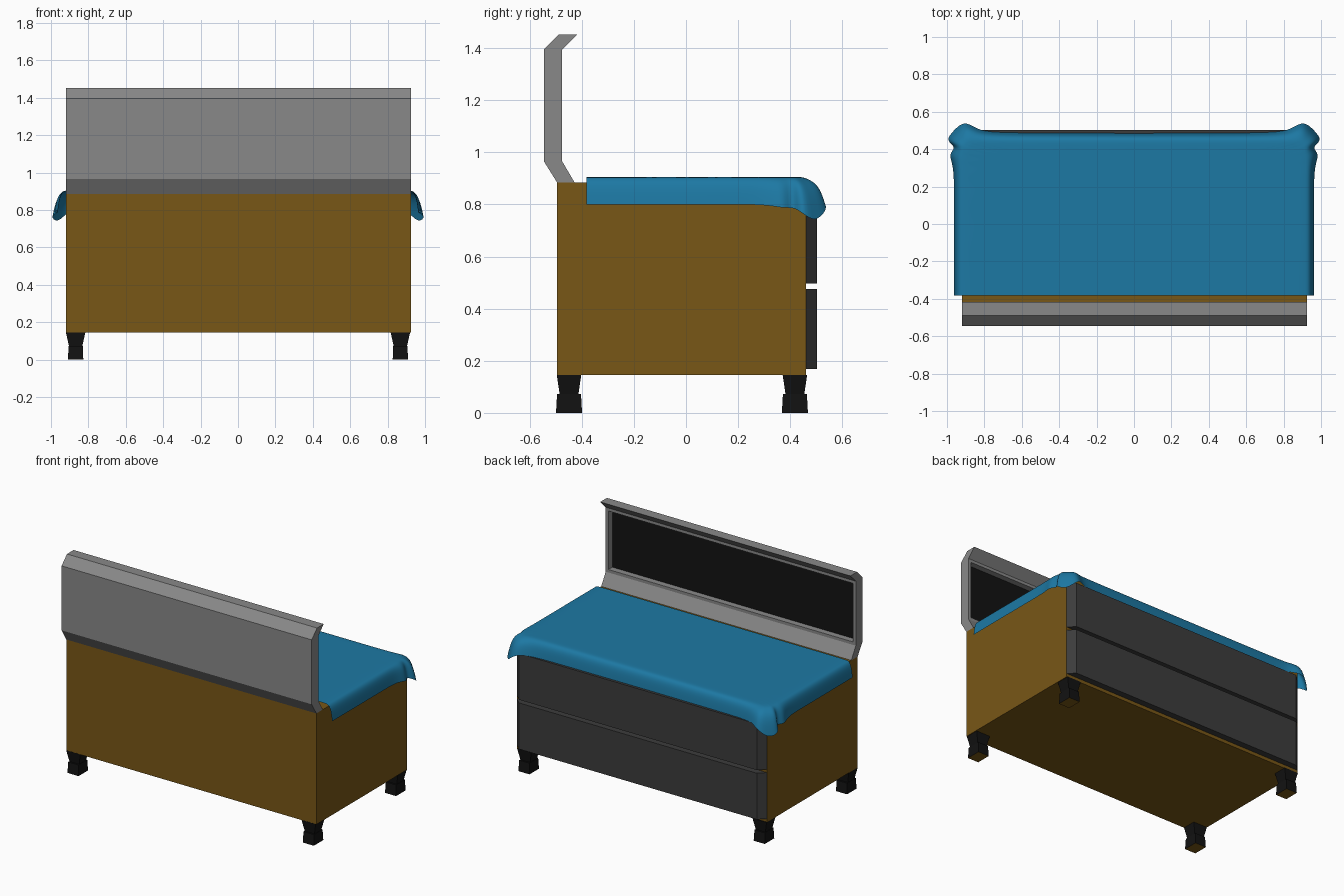
import bpy, bmesh

if "Cube" in bpy.data.objects:
    bpy.data.objects.remove(bpy.data.objects["Cube"])


def material(name, rgb):
    m = bpy.data.materials.new(name)
    m.diffuse_color = (*rgb, 1)
    m.use_nodes = True
    m.node_tree.nodes["Principled BSDF"].inputs["Base Color"].default_value = m.diffuse_color
    return m


WOOD = material("wood", (0.19, 0.095, 0.008))
DARK = material("dark_grey", (0.045, 0.045, 0.045))
BLACK = material("black", (0.006, 0.006, 0.006))
BLUE = material("blue_cloth", (0.012, 0.19, 0.37))
X0, X1 = -0.92, 0.925


def make(name, verts, faces, *mats):
    me = bpy.data.meshes.new(name)
    me.from_pydata(verts, [], faces)
    ob = bpy.data.objects.new(name, me)
    bpy.context.collection.objects.link(ob)
    for m in mats:
        me.materials.append(m)
    bm = bmesh.new()
    bm.from_mesh(me)
    bmesh.ops.recalc_face_normals(bm, faces=bm.faces)
    bm.to_mesh(me)
    bm.free()
    return ob


def prism(name, a, b, *mats):
    """Closed solid between two matching outlines."""
    n = len(a)
    faces = [tuple(range(n)), tuple(range(n, 2 * n))]
    faces += [(i, (i + 1) % n, (i + 1) % n + n, i + n) for i in range(n)]
    return make(name, a + b, faces, *mats)


def rect(x0, x1, y0, y1, z):
    return [(x0, y0, z), (x1, y0, z), (x1, y1, z), (x0, y1, z)]


# Wooden cabinet
prism("cabinet", rect(X0, X1, -0.495, 0.46, 0.145), rect(X0, X1, -0.495, 0.46, 0.885), WOOD)

# Drawer fronts with bevelled ends
for name, z0, z1 in (("lower_drawer", 0.168, 0.476), ("upper_drawer", 0.497, 0.805)):
    plan = [(X0, 0.46), (X1, 0.46), (X1 - 0.045, 0.503), (X0 + 0.045, 0.503)]
    prism(name, [(x, y, z0) for x, y in plan], [(x, y, z1) for x, y in plan], DARK)

# Legs: tapered block on a square foot
for sx in (-1, 1):
    for y, end in ((-0.449, "front"), (0.418, "back")):
        x = 0.868 * sx
        side = "left" if sx < 0 else "right"

        def sq(hx, hy, z):
            return rect(x - hx, x + hx, y - hy, y + hy, z)
        prism(f"{end}_{side}_leg", sq(0.034, 0.035, 0.065), sq(0.052, 0.047, 0.146), BLACK)
        foot = prism(f"{end}_{side}_foot", sq(0.041, 0.05, 0), sq(0.038, 0.046, 0.072), BLACK, WOOD)
        for p in foot.data.polygons:
            if p.normal.z < -0.9:
                p.material_index = 1

# Upright mirror frame with flared top and bottom, recessed on the inner side
prof = [(-0.495, 0.885), (-0.545, 0.965), (-0.545, 1.395), (-0.488, 1.452),
        (-0.418, 1.452), (-0.475, 1.395), (-0.475, 0.965), (-0.428, 0.885)]
frame = prism("mirror_frame", [(X0, y, z) for y, z in prof], [(X1, y, z) for y, z in prof])
grey = material("frame_grey", (0.25, 0.25, 0.25))
frame.data.materials.append(grey)
frame.data.materials.append(BLACK)
bm = bmesh.new()
bm.from_mesh(frame.data)
bm.faces.ensure_lookup_table()
panel = [f for f in bm.faces if f.normal.y > 0.99]
bmesh.ops.inset_individual(bm, faces=panel, thickness=0.028)
bmesh.ops.inset_individual(bm, faces=panel, thickness=0.001, depth=-0.04)
for f in panel:
    f.material_index = 1
bm.to_mesh(frame.data)
bm.free()

# Draped cloth: fold line (x, y) and hem (x, y, z), right half from mirror side to middle
half = [((0.93, -0.382), (0.962, -0.382, 0.80)), ((0.93, -0.1), (0.963, -0.1, 0.80)),
        ((0.93, 0.15), (0.963, 0.15, 0.80)), ((0.93, 0.3), (0.962, 0.31, 0.80)),
        ((0.93, 0.36), (0.995, 0.375, 0.785)), ((0.925, 0.4), (0.945, 0.41, 0.79)),
        ((0.92, 0.425), (1.01, 0.445, 0.77)), ((0.91, 0.44), (0.965, 0.50, 0.725)),
        ((0.89, 0.45), (0.905, 0.555, 0.80)), ((0.84, 0.455), (0.84, 0.505, 0.81)),
        ((0.76, 0.455), (0.76, 0.488, 0.80)), ((0.4, 0.455), (0.4, 0.487, 0.80)),
        ((0.0, 0.455), (0.0, 0.485, 0.80))]
path = half + [((-a[0], a[1]), (-b[0], b[1], b[2])) for a, b in half[-2::-1]]
TOP = 0.906
verts, n = [], len(path)
for inner, out, drop in ((0.035, 0, 0), (0, 0, 0), (0, 0.7, 0.25), (0, 1, 1)):
    for (ax, ay), (bx, by, bz) in path:
        sx = 1 - inner / 0.93
        y = ay - inner * max(0, ay) / 0.455
        verts.append((ax * sx + (bx - ax) * out, y + (by - ay) * out, TOP + (bz - TOP) * drop))
faces = [tuple(range(n))]
for r in range(3):
    faces += [(r * n + i, (r + 1) * n + i, (r + 1) * n + i + 1, r * n + i + 1) for i in range(n - 1)]
cloth = make("draped_cloth", verts, faces, BLUE)
if cloth.data.polygons[0].normal.z < 0:
    cloth.data.flip_normals()
cloth.data.shade_smooth()
sub = cloth.modifiers.new("smooth", "SUBSURF")
sub.levels = sub.render_levels = 2
sub.boundary_smooth = "PRESERVE_CORNERS"
